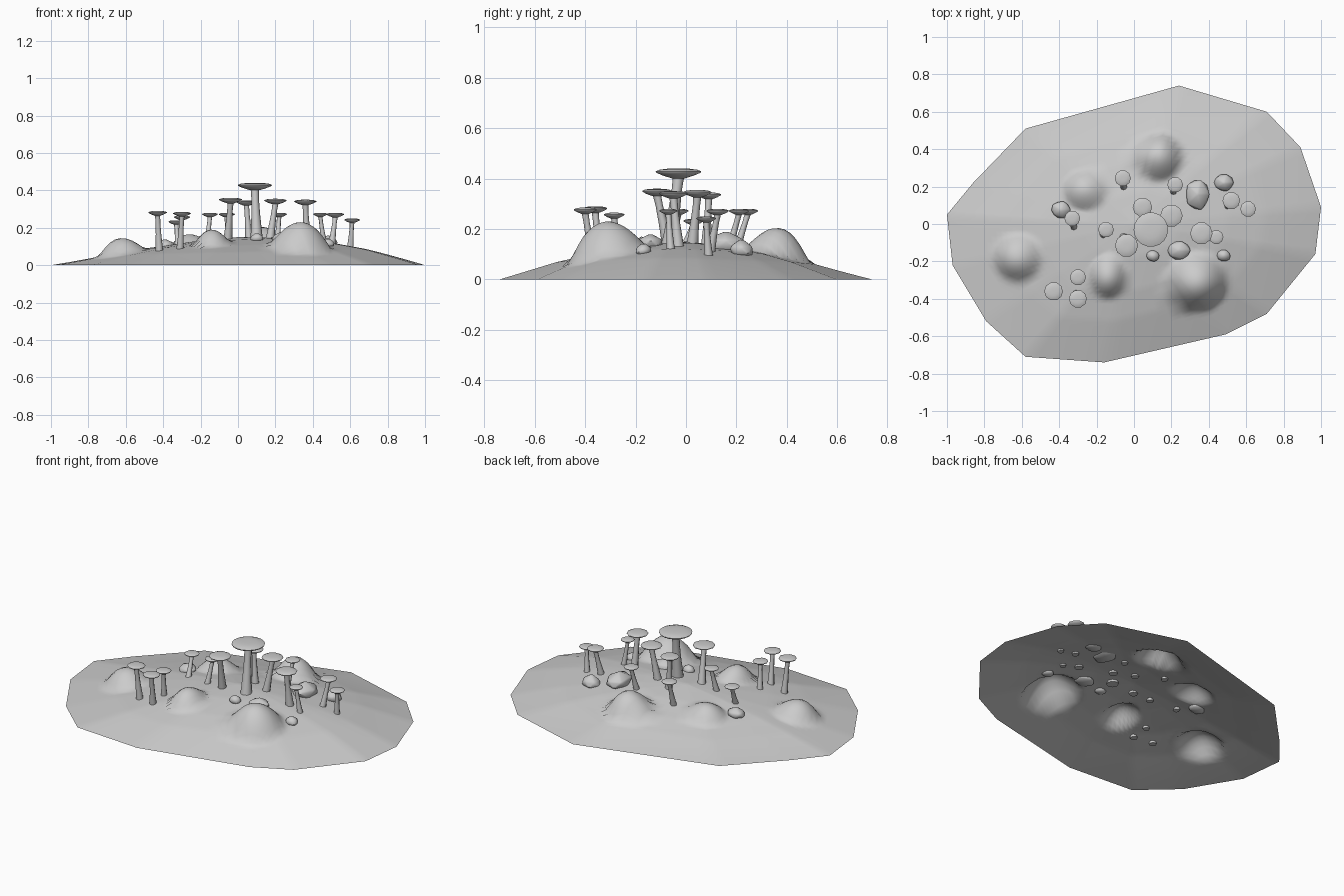
import bpy, bmesh, math, random
from mathutils import Vector

if "Cube" in bpy.data.objects:
    bpy.data.objects.remove(bpy.data.objects["Cube"])

random.seed(4)
grey = bpy.data.materials.new("stone grey")
grey.diffuse_color = (0.6, 0.6, 0.6, 1)
grey.use_nodes = True
grey.node_tree.nodes["Principled BSDF"].inputs["Base Color"].default_value = grey.diffuse_color

OUTLINE = [(-1, .05), (-.86, .22), (-.58, .51), (.24, .74), (.71, .60), (.89, .41), (1, .09),
           (.97, -.16), (.71, -.48), (.49, -.59), (-.16, -.74), (-.58, -.71), (-.79, -.52), (-.97, -.22)]
# x, y, radius x, radius y, peak height
HILLS = [(.335, -.31, .165, .16, .23), (-.62, -.18, .13, .13, .145), (-.14, -.28, .10, .12, .19),
         (.13, .36, .13, .135, .205), (-.26, .18, .12, .11, .165)]
PROFILE = [(0, 0), (.3, .07), (.5, .105), (.75, .135), (1, .15)]


def finish(name, bm, angle):
    me = bpy.data.meshes.new(name)
    bmesh.ops.recalc_face_normals(bm, faces=bm.faces)
    bm.to_mesh(me)
    bm.free()
    ob = bpy.data.objects.new(name, me)
    bpy.context.collection.objects.link(ob)
    me.materials.append(grey)
    bpy.ops.object.select_all(action='DESELECT')
    ob.select_set(True)
    bpy.context.view_layer.objects.active = ob
    bpy.ops.object.shade_smooth_by_angle(angle=math.radians(angle))
    return ob


def edge_fraction(x, y):
    """0 at the middle of the mound, 1 on its outline"""
    best = 0
    for a, b in zip(OUTLINE, OUTLINE[1:] + OUTLINE[:1]):
        nx, ny = a[1] - b[1], b[0] - a[0]
        best = max(best, (x * nx + y * ny) / (a[0] * nx + a[1] * ny))
    return min(best, 1)


def ground(x, y):
    u = 1 - edge_fraction(x, y)
    z = 0
    for (u0, z0), (u1, z1) in zip(PROFILE, PROFILE[1:]):
        if u0 <= u <= u1:
            z = z0 + (z1 - z0) * (u - u0) / (u1 - u0)
    z *= 1 + .3 * x - .4 * max(y, 0)
    for hx, hy, rx, ry, peak in HILLS:
        d = ((x - hx) / rx) ** 2 + ((y - hy) / ry) ** 2
        if d < 1:
            z += max(peak - z, 0) * (1 - d) ** 1.1
    return z


# Mound: an open shell of concentric rings with the hills raised from it
def build_mound(rings=36, split=8):
    bm = bmesh.new()
    rim = []
    for a, b in zip(OUTLINE, OUTLINE[1:] + OUTLINE[:1]):
        rim += [Vector(a).lerp(Vector(b), i / split) for i in range(split)]
    centre = bm.verts.new((0, 0, ground(0, 0)))
    prev = None
    for k in range(1, rings + 1):
        t = k / rings
        ring = [bm.verts.new((p.x * t, p.y * t, ground(p.x * t, p.y * t) if k < rings else 0)) for p in rim]
        for i in range(len(ring)):
            j = (i + 1) % len(ring)
            if prev:
                bm.faces.new((prev[i], ring[i], ring[j], prev[j]))
            else:
                bm.faces.new((centre, ring[i], ring[j]))
        prev = ring
    mound = finish("mound", bm, 60)
    if sum(p.normal.z for p in mound.data.polygons) < 0:
        mound.data.flip_normals()


def loft(bm, sections, sides):
    """closed round form through (centre, radius) sections"""
    rings = [[bm.verts.new((c[0] + r * math.cos(2 * math.pi * i / sides),
                            c[1] + r * math.sin(2 * math.pi * i / sides), c[2]))
              for i in range(sides)] for c, r in sections]
    for lo, hi in zip(rings, rings[1:]):
        for i in range(sides):
            j = (i + 1) % sides
            bm.faces.new((lo[i], lo[j], hi[j], hi[i]))
    bm.faces.new(rings[0][::-1])
    bm.faces.new(rings[-1])


# Mushrooms: cap x, y, radius, top height, then lean of the stem foot
MUSHROOMS = [(.09, -.03, .092, .44, .01, -.035), (-.04, -.115, .062, .36, -.015, .045),
             (.20, .045, .06, .355, -.03, -.02), (.045, .09, .052, .345, .015, -.01),
             (.36, -.05, .06, .35, .01, .02), (.44, -.07, .038, .28, .02, .01),
             (-.15, -.03, .042, .28, -.015, -.03), (-.06, .245, .043, .28, .005, -.05),
             (.22, .21, .042, .28, -.01, -.04), (.52, .125, .047, .28, -.02, -.03),
             (.61, .08, .042, .25, -.01, .01), (-.43, -.36, .05, .29, .01, .02),
             (-.30, -.285, .043, .265, -.01, .02), (-.30, -.40, .048, .285, -.01, .03),
             (-.33, .03, .042, .24, .01, -.05)]


def build_mushrooms():
    for n, (x, y, r, top, lx, ly) in enumerate(MUSHROOMS, 1):
        sides = 18 if r > .08 else 10
        h = .3 * r + .011                       # cap thickness
        cap = bmesh.new()
        loft(cap, [((x, y, top - h * k), r * s) for k, s in
                   ((1, .3), (.72, .68), (.42, .98), (.28, 1), (.12, .82), (.02, .5), (0, .2))], sides)
        finish(f"mushroom_cap_{n}", cap, 50)
        foot = Vector((x + lx, y + ly, 0))
        foot.z = ground(foot.x, foot.y) - .012
        head = Vector((x, y, top - h * .9))
        thick = .2 * r + .004
        stem = bmesh.new()
        loft(stem, [(foot.lerp(head, t), thick * s) for t, s in
                    ((0, 1.5), (.2, 1.3), (.5, 1.05), (.8, .9), (1, 1))], 8)
        finish(f"mushroom_stem_{n}", stem, 50)


# Rocks: x, y, half sizes, top above ground
ROCKS = [(.34, .16, .07, .09, .07), (.48, .22, .057, .05, .055), (-.39, .075, .057, .05, .045),
         (.24, -.14, .066, .055, .05), (.10, -.17, .04, .034, .04), (.48, -.17, .042, .036, .04)]


def build_rocks():
    for n, (x, y, rx, ry, h) in enumerate(ROCKS, 1):
        bm = bmesh.new()
        bmesh.ops.create_icosphere(bm, subdivisions=1, radius=1)
        base = ground(x, y)
        for v in bm.verts:
            v.co *= random.uniform(.95, 1.15)
            v.co = (x + v.co.x * rx, y + v.co.y * ry, base + v.co.z * (h if v.co.z > 0 else .015))
        bmesh.ops.bevel(bm, geom=bm.edges[:], offset=.006, segments=1, affect='EDGES')
        finish(f"rock_{n}", bm, 40)


build_mound()
build_mushrooms()
build_rocks()
